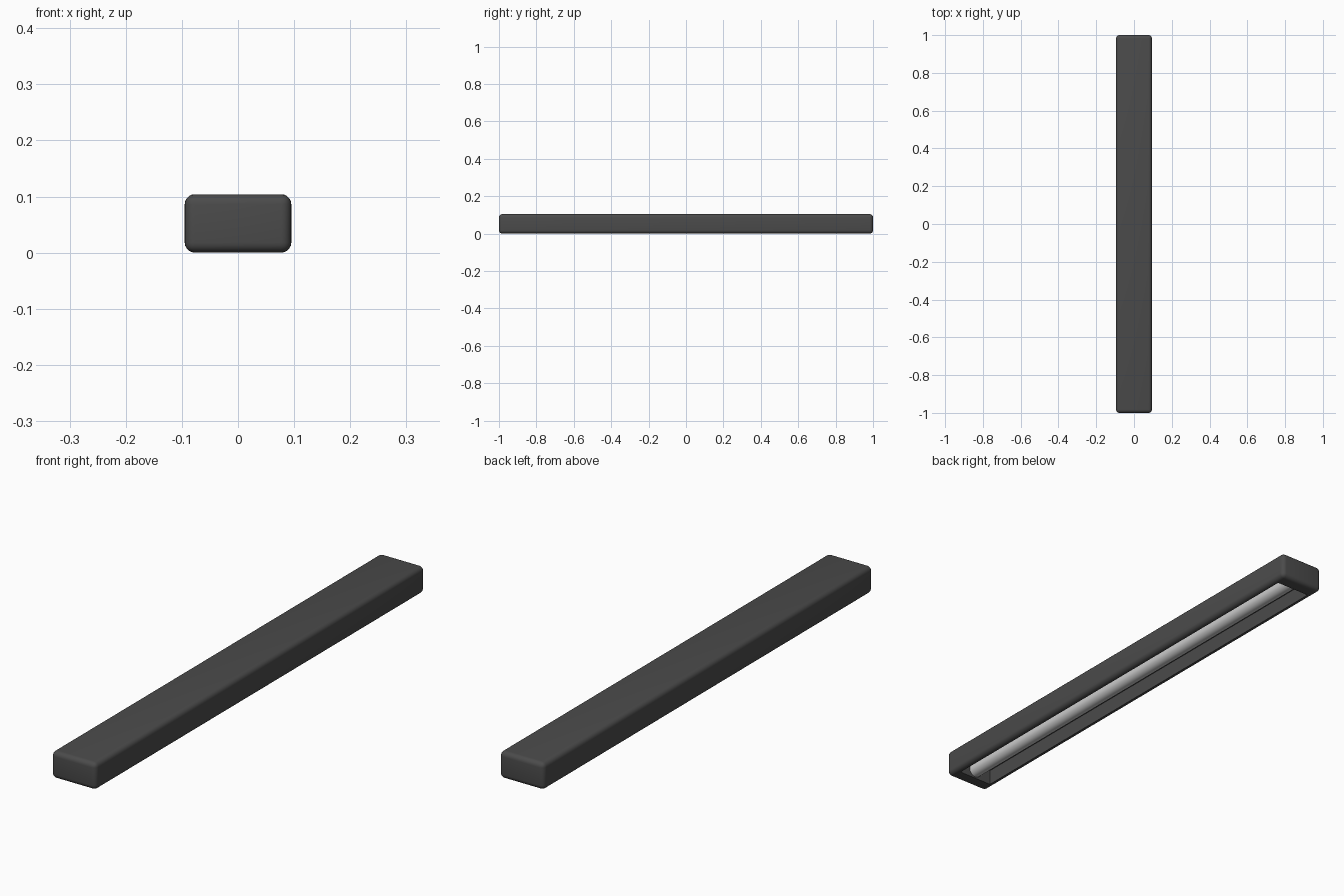
import bpy, bmesh, math
from mathutils import Matrix

if "Cube" in bpy.data.objects:
    bpy.data.objects.remove(bpy.data.objects["Cube"])

W, L, H = 0.19, 2.0, 0.104


def material(name, c):
    m = bpy.data.materials.new(name)
    m.diffuse_color = (c, c, c, 1)
    m.use_nodes = True
    m.node_tree.nodes["Principled BSDF"].inputs["Base Color"].default_value = m.diffuse_color
    return m


def finish(name, bm, mat):
    me = bpy.data.meshes.new(name)
    bm.to_mesh(me)
    bm.free()
    ob = bpy.data.objects.new(name, me)
    bpy.context.collection.objects.link(ob)
    me.materials.append(mat)
    bpy.ops.object.select_all(action='DESELECT')
    ob.select_set(True)
    bpy.context.view_layer.objects.active = ob
    bpy.ops.object.shade_smooth_by_angle(angle=math.radians(40))
    return ob


dark = material("dark_housing", 0.07)
light = material("pale_tube", 0.6)

# Housing: rounded box with a recess pushed up into its underside
bm = bmesh.new()
bmesh.ops.create_cube(bm, size=1, matrix=Matrix.Translation((0, 0, H / 2)) @ Matrix.Diagonal((W, L, H, 1)))
bmesh.ops.bevel(bm, geom=bm.edges[:], offset=0.018, segments=5, profile=0.5, affect='EDGES')
bm.normal_update()
bottom = max((f for f in bm.faces if f.normal.z < -0.99), key=lambda f: f.calc_area())
rim = bmesh.ops.inset_region(bm, faces=[bottom], thickness=0.004)
for v in bottom.verts:
    v.co.x = math.copysign(0.073, v.co.x)
    v.co.y = math.copysign(0.945, v.co.y)
bmesh.ops.inset_region(bm, faces=[bottom], thickness=0.0, depth=0.0)
for v in bottom.verts:
    v.co.z = 0.06
finish("housing", bm, dark)

# Light tube lying along the recess
bm = bmesh.new()
bmesh.ops.create_cone(bm, cap_ends=True, segments=32, radius1=0.027, radius2=0.027, depth=1.89,
                      matrix=Matrix.Translation((0, 0, 0.033)) @ Matrix.Rotation(math.pi / 2, 4, 'X'))
finish("light_tube", bm, light)
